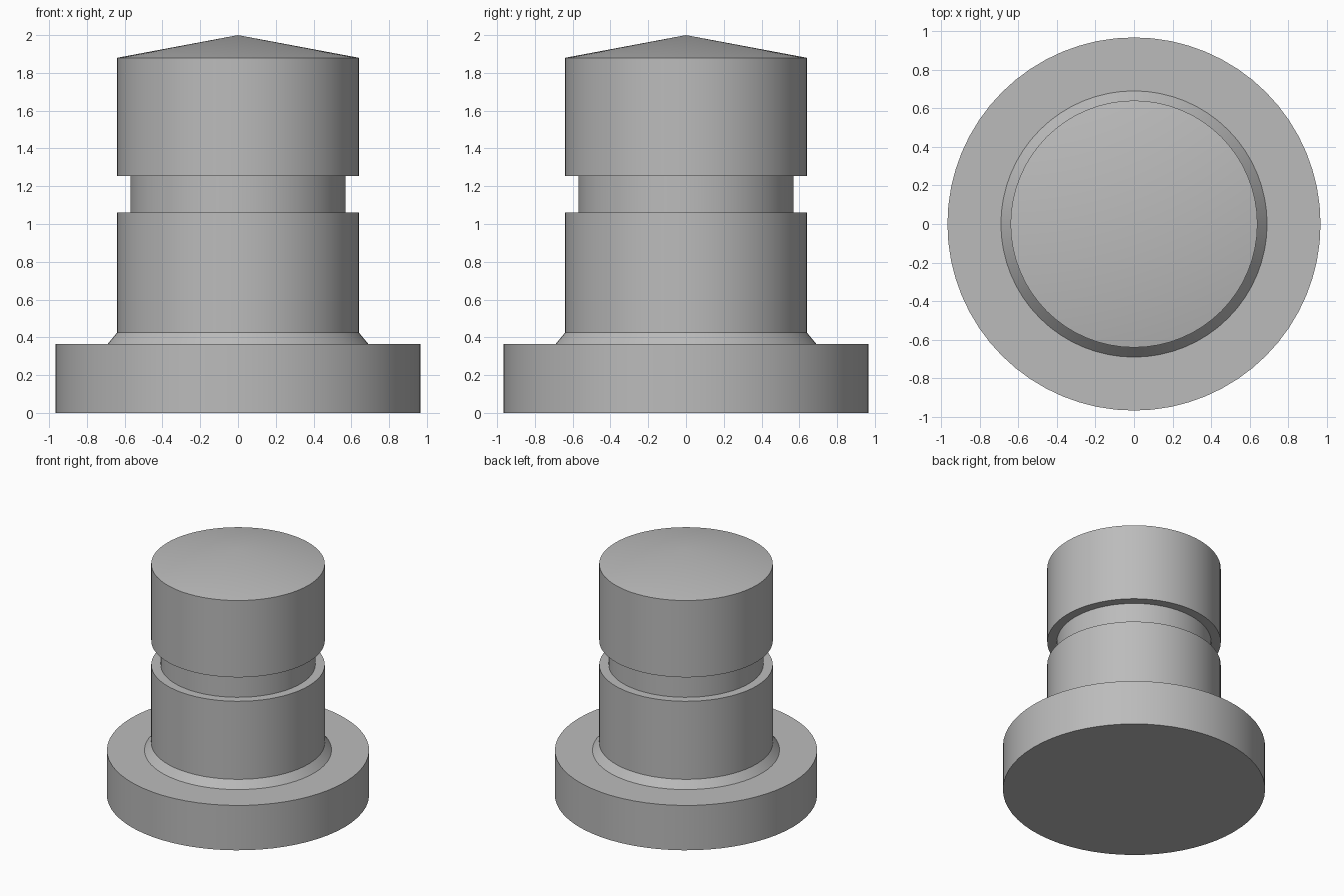
import bpy
import bmesh
from math import tau, cos, sin, radians

old = bpy.data.objects.get("Cube")
if old:
    bpy.data.objects.remove(old, do_unlink=True)

SIDES = 64

grey = bpy.data.materials.new("plain grey")
grey.use_nodes = True
colour = (0.5, 0.5, 0.5, 1)
grey.diffuse_color = colour
grey.node_tree.nodes["Principled BSDF"].inputs["Base Color"].default_value = colour


def lathe(name, profile):
    """Revolve (radius, height) points around z; ends on the axis become fans."""
    bm = bmesh.new()
    rings = []
    for r, z in profile:
        if r == 0:
            rings.append([bm.verts.new((0, 0, z))] * SIDES)
        else:
            rings.append([bm.verts.new((r * cos(tau * i / SIDES), r * sin(tau * i / SIDES), z))
                          for i in range(SIDES)])
    for low, high in zip(rings, rings[1:]):
        for i in range(SIDES):
            j = (i + 1) % SIDES
            corners = dict.fromkeys((low[i], low[j], high[j], high[i]))
            bm.faces.new(corners)
    bmesh.ops.recalc_face_normals(bm, faces=bm.faces)
    mesh = bpy.data.meshes.new(name)
    bm.to_mesh(mesh)
    bm.free()
    mesh.materials.append(grey)
    obj = bpy.data.objects.new(name, mesh)
    bpy.context.collection.objects.link(obj)
    bpy.ops.object.select_all(action="DESELECT")
    obj.select_set(True)
    bpy.context.view_layer.objects.active = obj
    bpy.ops.object.shade_smooth_by_angle(angle=radians(30))
    return obj


# Flanged pin: base disc, chamfered foot, shaft, groove, head and conical tip
lathe("flanged_pin", [
    (0, 0), (0.967, 0), (0.967, 0.365),       # base flange
    (0.69, 0.365), (0.64, 0.425),             # chamfered foot
    (0.64, 1.06), (0.57, 1.06),               # lower shaft
    (0.57, 1.255), (0.64, 1.255),             # groove
    (0.64, 1.88), (0, 2.0),                   # head and conical tip
])
